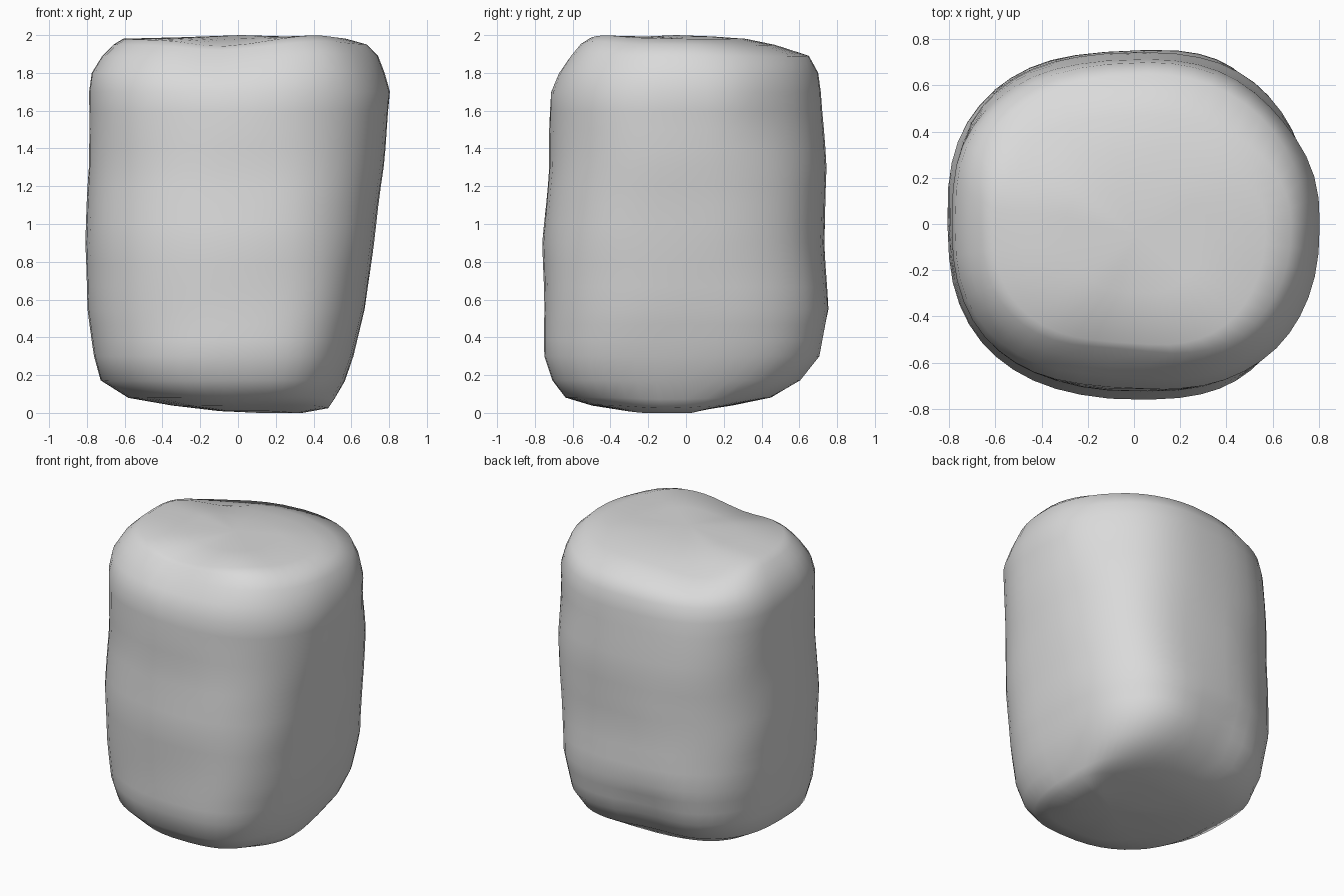
import bpy, bmesh, math
from mathutils import Vector, noise

default_cube = bpy.data.objects.get("Cube")
if default_cube:
    bpy.data.objects.remove(default_cube, do_unlink=True)

# Plain grey stone
stone = bpy.data.materials.new("grey stone")
stone.use_nodes = True
grey = (0.7, 0.7, 0.7, 1)
stone.diffuse_color = grey
stone.node_tree.nodes["Principled BSDF"].inputs["Base Color"].default_value = grey

# Cross-sections from bottom to top: height, left, right, front, back limits
SECTIONS = [
    (0.01, -0.1, 0.34, -0.32, 0.05),
    (0.04, -0.35, 0.47, -0.5, 0.25),
    (0.08, -0.58, 0.5, -0.64, 0.45),
    (0.17, -0.73, 0.56, -0.71, 0.61),
    (0.3, -0.765, 0.61, -0.75, 0.71),
    (0.55, -0.8, 0.67, -0.75, 0.755),
    (0.9, -0.81, 0.72, -0.76, 0.735),
    (1.3, -0.79, 0.77, -0.725, 0.745),
    (1.7, -0.79, 0.805, -0.72, 0.715),
    (1.8, -0.775, 0.775, -0.68, 0.7),
    (1.89, -0.72, 0.74, -0.62, 0.65),
    (1.95, -0.66, 0.68, -0.57, 0.47),
    (1.98, -0.61, 0.57, -0.53, 0.32),
    (1.99, -0.3, 0.3, -0.3, 0.15),
]
SEGMENTS = 48
MIDDLE_X = 0.06
# Corner squareness at the base and the top, keyed by the signs of x and y
SQUARENESS = {(True, True): (2.9, 2.05), (False, True): (2.7, 2.6),
              (False, False): (2.4, 2.55), (True, False): (2.75, 2.3)}
# Local dents and swellings: centre, radius, depth along the surface normal
DENTS = [
    ((-0.1, -0.55, 1.95), 0.24, -0.04),
    ((-0.4, 0.45, 1.95), 0.22, -0.045),
    ((0.45, -0.5, 1.95), 0.2, 0.025),
    ((0.42, -0.1, 0.02), 0.2, 0.02),
    ((0.6, 0.45, 1.6), 0.25, -0.025),
    ((-0.18, 0.68, 0.3), 0.2, -0.035),
]


def outline_point(angle, z, left, right, front, back):
    c, s = math.cos(angle), math.sin(angle)
    base, top = SQUARENESS[(c >= 0, s >= 0)]
    power = 2 / (base + (top - base) * z / 2)
    reach_x = (right if c >= 0 else left) - MIDDLE_X
    reach_y = back if s >= 0 else front
    return MIDDLE_X + abs(c) ** power * reach_x, abs(s) ** power * reach_y


def refine(rows):
    """Insert blended rows wherever two sections are far apart."""
    out = [rows[0]]
    for a, b in zip(rows, rows[1:]):
        steps = max(1, round((b[0] - a[0]) / 0.1))
        for k in range(1, steps + 1):
            t = k / steps
            out.append(tuple(p + (q - p) * t for p, q in zip(a, b)))
    return out


# Rock body lofted through the sections
bm = bmesh.new()
rings = []
for z, *limits in refine(SECTIONS):
    ring = []
    for i in range(SEGMENTS):
        x, y = outline_point(math.tau * i / SEGMENTS, z, *limits)
        ring.append(bm.verts.new((x, y, z)))
    rings.append(ring)
for low, high in zip(rings, rings[1:]):
    for i in range(SEGMENTS):
        j = (i + 1) % SEGMENTS
        bm.faces.new((low[i], low[j], high[j], high[i]))
for ring, z, flip in ((rings[0], 0, True), (rings[-1], 2, False)):
    middle = sum((v.co for v in ring), Vector()) / SEGMENTS
    hub = bm.verts.new((middle.x, middle.y, z))
    for i in range(SEGMENTS):
        a, b = ring[i], ring[(i + 1) % SEGMENTS]
        bm.faces.new((b, a, hub) if flip else (a, b, hub))

# Weathered dents and a faint roughness
bm.normal_update()
for v in bm.verts:
    shift = noise.noise(v.co * 3 + Vector((3, 1, 7))) * 0.006
    for centre, radius, depth in DENTS:
        distance = (v.co - Vector(centre)).length / radius
        shift += depth * math.exp(-distance ** 2)
    v.co += v.normal * shift
    v.co.z = min(max(v.co.z, 0), 2)

mesh = bpy.data.meshes.new("rock")
bm.to_mesh(mesh)
bm.free()
mesh.materials.append(stone)
rock = bpy.data.objects.new("rock", mesh)
bpy.context.collection.objects.link(rock)
for face in mesh.polygons:
    face.use_smooth = True
